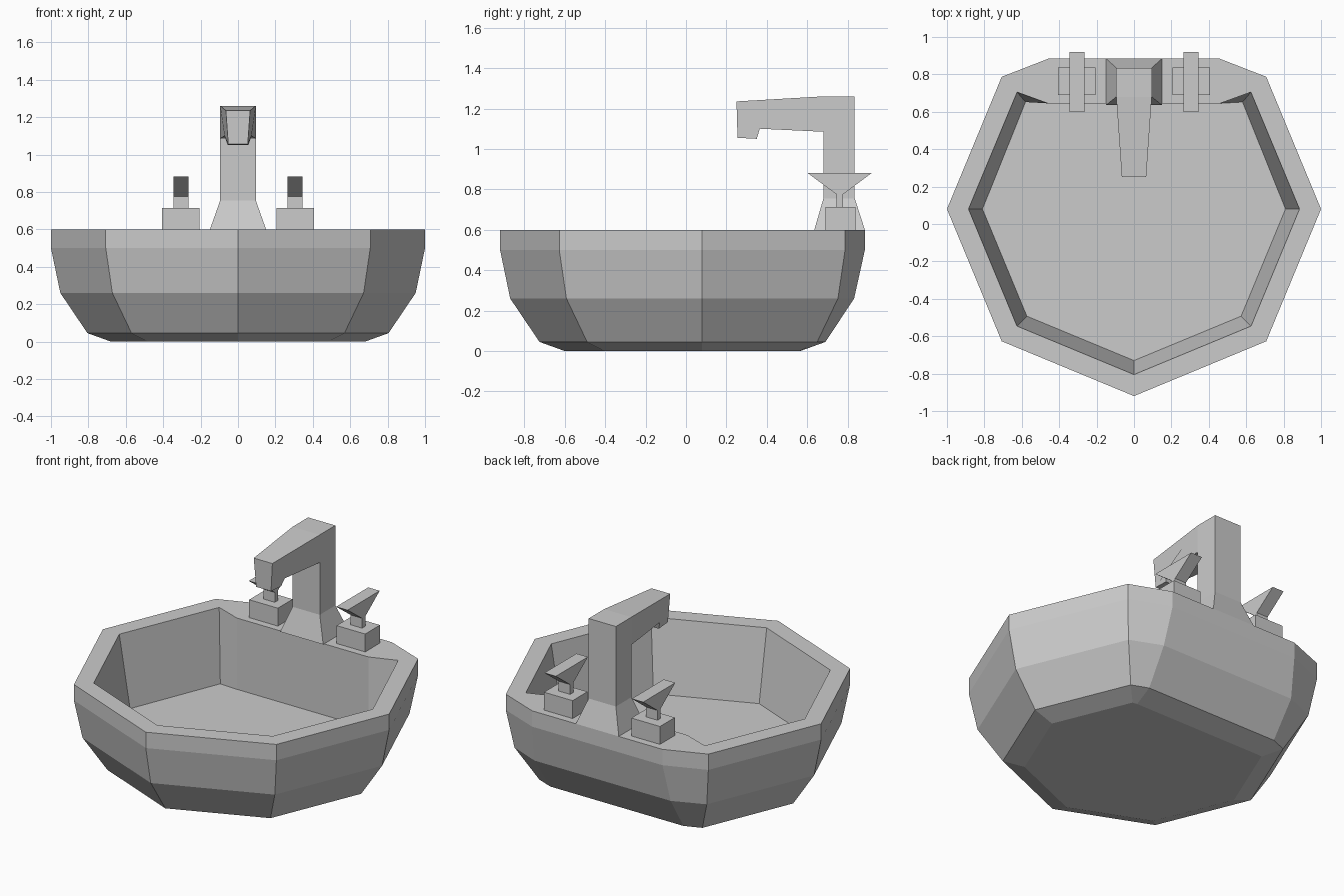
import bpy
from math import sin, cos, pi

if "Cube" in bpy.data.objects:
    bpy.data.objects.remove(bpy.data.objects["Cube"])


def make(name, verts, faces):
    me = bpy.data.meshes.new(name)
    me.from_pydata(verts, [], faces)
    me.update()
    ob = bpy.data.objects.new(name, me)
    bpy.context.collection.objects.link(ob)
    return ob


def loft(name, rings):
    """Join equal-length counter-clockwise rings with quads, cap both ends."""
    n = len(rings[0])
    verts = [p for r in rings for p in r]
    faces = [tuple(reversed(range(n))), tuple(range(len(verts) - n, len(verts)))]
    for k in range(len(rings) - 1):
        for i in range(n):
            j = (i + 1) % n
            faces.append((k * n + i, k * n + j, (k + 1) * n + j, (k + 1) * n + i))
    return make(name, verts, faces)


def rect(x0, x1, y0, y1, z):
    return [(x0, y0, z), (x1, y0, z), (x1, y1, z), (x0, y1, z)]


def basin_ring(r, z, corner, back):
    """Octagon whose rear point is cut off to a straight back edge."""
    half = [(r * sin(a), 0.08 - r * cos(a)) for a in (pi / 4, pi / 2)] + [corner, back]
    pts = [(0, 0.08 - r)] + half + [(-x, y) for x, y in reversed(half)]
    return [(x, y, z) for x, y in pts]


def outer(r, z, back):
    d = r * sin(pi / 4)
    return basin_ring(r, z, (d, 0.08 + d), back)


def side_prism(name, profile, cx):
    """Extrude a (y, z, half width) profile symmetrically along x."""
    return loft(name, [[(cx + s * w, y, z) for y, z, w in profile] for s in (-1, 1)])


# Basin: outer shell up to the rim, then down inside to the floor
loft("basin", [
    outer(0.68, 0.0, (0.45, 0.565)),
    outer(0.805, 0.045, (0.465, 0.69)),
    outer(0.95, 0.26, (0.475, 0.832)),
    outer(1.0, 0.5, (0.455, 0.885)),
    outer(1.0, 0.6, (0.455, 0.885)),
    basin_ring(0.885, 0.6, (0.625, 0.705), (0.46, 0.645)),
    basin_ring(0.81, 0.15, (0.58, 0.652), (0.46, 0.645)),
])

# Flared tap foot
loft("tap_base", [rect(-0.15, 0.15, 0.635, 0.885, 0.6),
                  rect(-0.095, 0.095, 0.68, 0.835, 0.755)])

# Tap column and tapering spout
side_prism("tap_column", [(0.68, 0.755, 0.095), (0.835, 0.755, 0.095),
                          (0.835, 1.26, 0.095), (0.68, 1.26, 0.095)], 0)
side_prism("tap_spout", [(0.68, 1.085, 0.095), (0.68, 1.26, 0.095),
                         (0.25, 1.235, 0.065), (0.255, 1.055, 0.052),
                         (0.35, 1.05, 0.055), (0.365, 1.10, 0.072)][::-1], 0)

# Handles: block with a wedge lever on a thin stem
for side, cx in (("left", -0.305), ("right", 0.305)):
    loft(side + "_handle_base", [rect(cx - 0.1, cx + 0.1, 0.69, 0.838, z)
                                 for z in (0.6, 0.713)])
    lever = [(0.745, 0.71), (0.777, 0.71), (0.777, 0.775),
             (0.92, 0.882), (0.6, 0.882), (0.745, 0.775)]
    side_prism(side + "_handle_lever", [(y, z, 0.04) for y, z in lever], cx)
